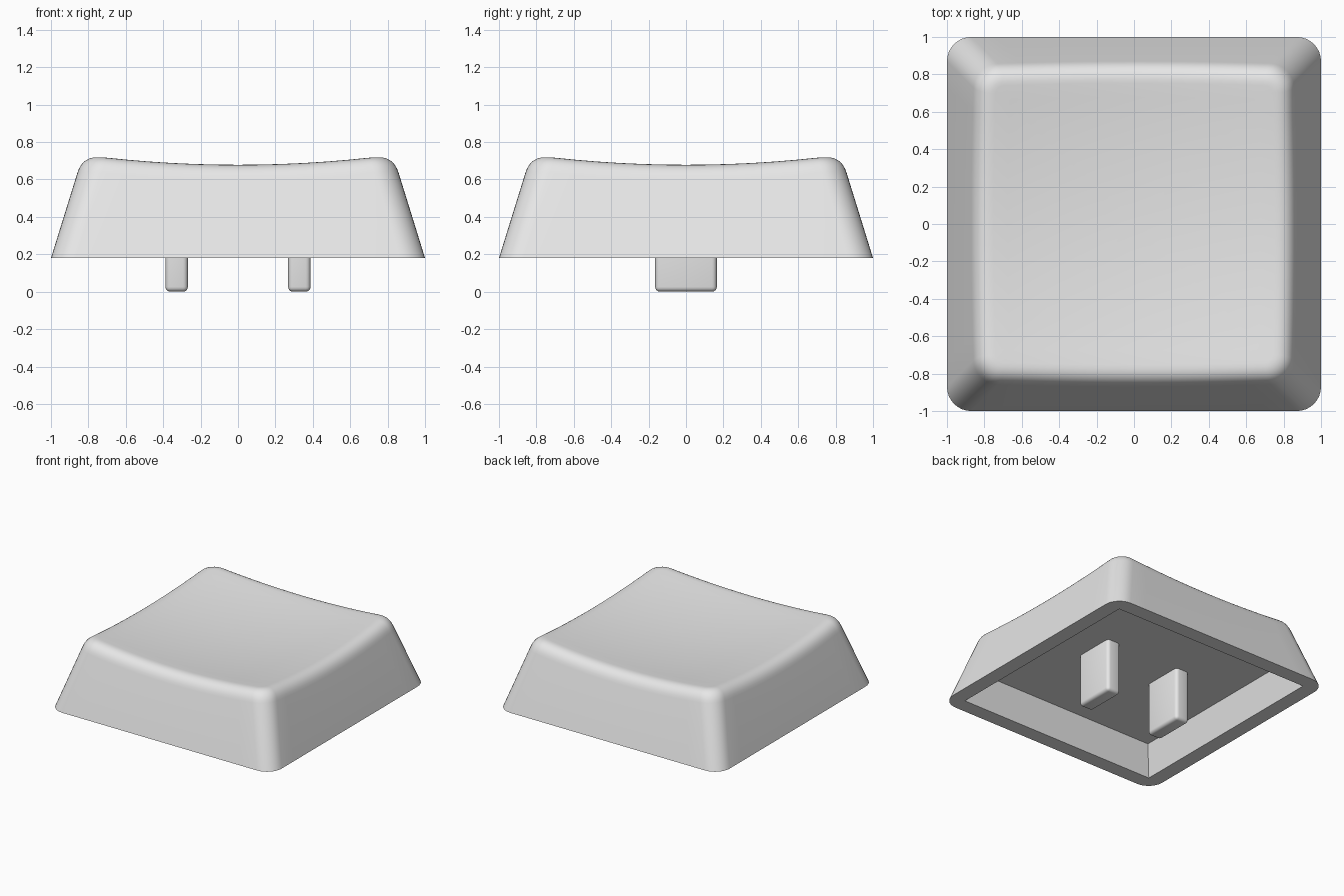
import bpy, bmesh, math
from mathutils import Vector

if "Cube" in bpy.data.objects:
    bpy.data.objects.remove(bpy.data.objects["Cube"])

BASE_Z = 0.18      # height of the skirt's lower rim
SLOPE = 0.31       # inward lean of the side walls
CORNER = 0.13      # corner radius seen from above
FILLET = 0.09      # size of the rounding around the top

grey = bpy.data.materials.new("light grey plastic")
grey.diffuse_color = (0.8, 0.8, 0.8, 1)
grey.use_nodes = True
grey.node_tree.nodes["Principled BSDF"].inputs["Base Color"].default_value = grey.diffuse_color


def dish(x, y):
    """Height of the hollowed top surface."""
    return 0.632 + 0.08 * (x * x + y * y)


# Rounded-square template: (core x, core y, outward angle) per perimeter point
ARC, EDGE = 8, 12
template = []
for q in range(4):
    mid = math.pi / 4 + q * math.pi / 2
    c = Vector((round(math.cos(mid) * 1.4142), round(math.sin(mid) * 1.4142)))
    n = Vector((-c.y, c.x))                      # next corner
    for k in range(ARC + 1):
        template.append((c, q * math.pi / 2 + k / ARC * math.pi / 2))
    for k in range(1, EDGE):
        template.append((c.lerp(n, k / EDGE), (q + 1) * math.pi / 2))


def point(i, half, radius):
    core, a = template[i]
    return core * (half - radius) + Vector((math.cos(a), math.sin(a))) * radius


def flat_ring(half, radius, z):
    return [point(i, half, radius).to_3d() + Vector((0, 0, z))
            for i in range(len(template))]


def on_dish(p):
    return Vector((p.x, p.y, dish(p.x, p.y)))


def finish(name, bm):
    bmesh.ops.recalc_face_normals(bm, faces=bm.faces)
    me = bpy.data.meshes.new(name)
    bm.to_mesh(me)
    bm.free()
    me.materials.append(grey)
    ob = bpy.data.objects.new(name, me)
    bpy.context.collection.objects.link(ob)
    bpy.ops.object.select_all(action='DESELECT')
    ob.select_set(True)
    bpy.context.view_layer.objects.active = ob
    bpy.ops.object.shade_smooth_by_angle(angle=math.radians(30))
    return ob


# Rounding between wall and dish: wall point, sharp meeting point, dish point
low, sharp, inner = [], [], []
for i in range(len(template)):
    half = 0.84
    for _ in range(8):
        p = point(i, half, CORNER)
        half = 1 - SLOPE * (dish(p.x, p.y) - BASE_Z)
    p = on_dish(point(i, half, CORNER))
    sharp.append(p)
    w = point(i, half + SLOPE * FILLET, CORNER)
    low.append(Vector((w.x, w.y, p.z - FILLET)))
    inner.append(on_dish(point(i, half - FILLET, CORNER - FILLET)))

# Rings from the cavity ceiling, out over the rim, up the wall and over the top
rings = [flat_ring(0.826, 0, 0.425), flat_ring(0.88, 0, BASE_Z),
         flat_ring(1, CORNER, BASE_Z)]
for k in range(9):
    t = k / 8
    rings.append([a * (1 - t) ** 2 + b * 2 * t * (1 - t) + c * t * t
                  for a, b, c in zip(low, sharp, inner)])
for s in (0.9, 0.78, 0.64, 0.5, 0.35, 0.2, 0.08):
    rings.append([on_dish(p * s) for p in inner])

# Hollow cap
bm = bmesh.new()
loops = [[bm.verts.new(p) for p in ring] for ring in rings]
count = len(template)
for a, b in zip(loops, loops[1:]):
    for i in range(count):
        j = (i + 1) % count
        bm.faces.new((a[i], a[j], b[j], b[i]))
bm.faces.new(loops[0])
bm.faces.new(loops[-1])
bmesh.ops.remove_doubles(bm, verts=bm.verts, dist=1e-5)
finish("cap", bm)

# Two mounting prongs hanging from the cavity ceiling
for side, sx in (("left", -1), ("right", 1)):
    bm = bmesh.new()
    bmesh.ops.create_cube(bm, size=1)
    for v in bm.verts:
        v.co = Vector((v.co.x * 0.12 + sx * 0.328, v.co.y * 0.33,
                       (v.co.z + 0.5) * 0.46))
    bmesh.ops.bevel(bm, geom=bm.edges[:], offset=0.026, segments=4,
                    profile=0.5, affect='EDGES')
    finish(side + "_prong", bm)
